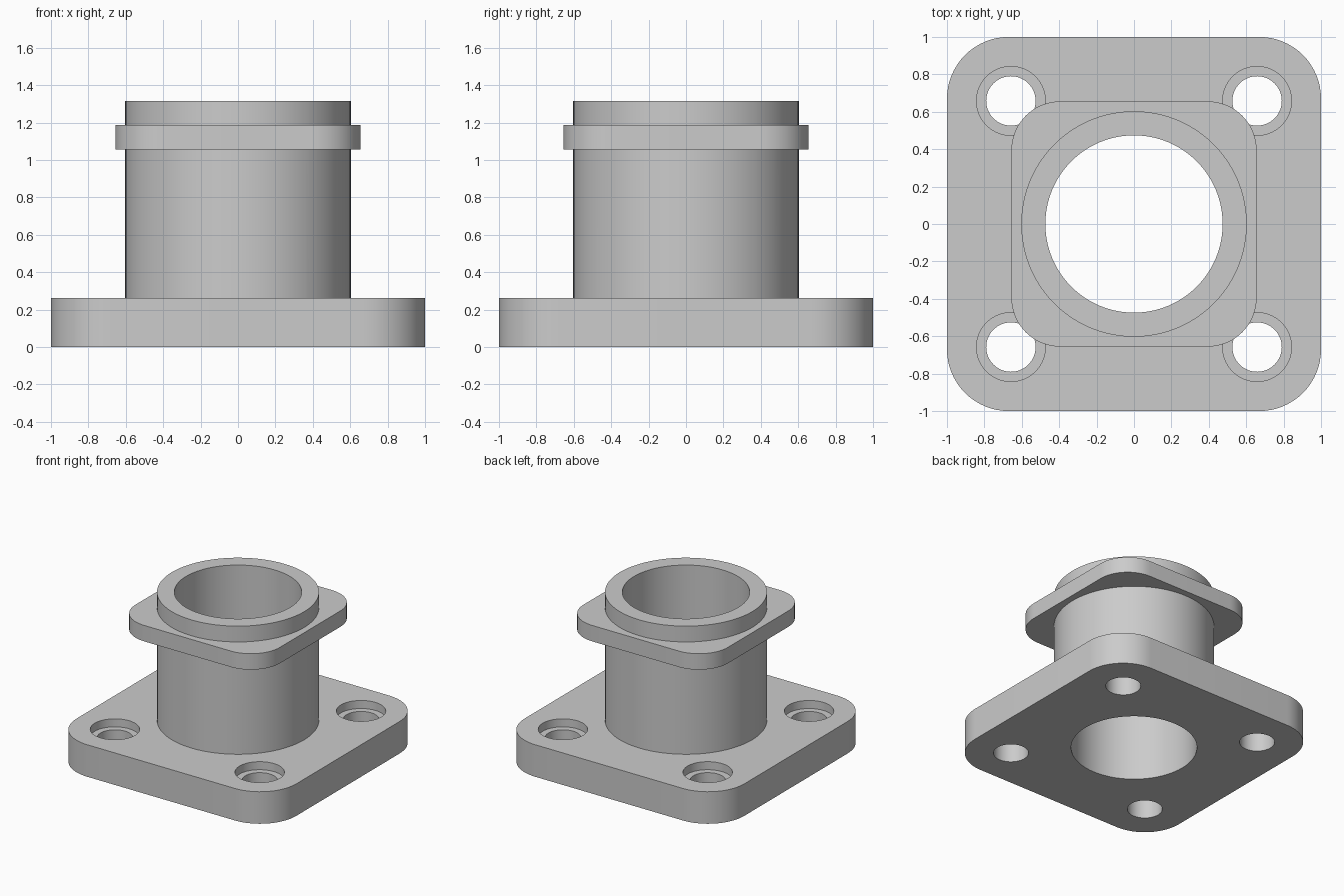
import bpy, bmesh, math

if "Cube" in bpy.data.objects:
    bpy.data.objects.remove(bpy.data.objects["Cube"])


def make_prism(name, outline, z0, z1):
    """Extrude a closed xy outline from z0 up to z1."""
    bm = bmesh.new()
    face = bm.faces.new([bm.verts.new((x, y, z0)) for x, y in outline])
    top = bmesh.ops.extrude_face_region(bm, geom=[face])["geom"]
    verts = [v for v in top if isinstance(v, bmesh.types.BMVert)]
    bmesh.ops.translate(bm, verts=verts, vec=(0, 0, z1 - z0))
    bmesh.ops.recalc_face_normals(bm, faces=bm.faces)
    mesh = bpy.data.meshes.new(name)
    bm.to_mesh(mesh)
    bm.free()
    obj = bpy.data.objects.new(name, mesh)
    bpy.context.collection.objects.link(obj)
    return obj


def circle(r, cx=0, cy=0, n=96):
    return [(cx + r * math.cos(math.tau * i / n), cy + r * math.sin(math.tau * i / n))
            for i in range(n)]


def rounded_square(half, r, steps=16):
    pts = []
    for k, (sx, sy) in enumerate([(1, 1), (-1, 1), (-1, -1), (1, -1)]):
        for i in range(steps + 1):
            a = math.pi / 2 * (k + i / steps)
            pts.append((sx * (half - r) + r * math.cos(a), sy * (half - r) + r * math.sin(a)))
    return pts


def combine(target, other, operation):
    """Apply a boolean and remove the helper part."""
    mod = target.modifiers.new(operation.lower(), 'BOOLEAN')
    mod.operation, mod.object, mod.solver = operation, other, 'EXACT'
    bpy.context.view_layer.objects.active = target
    bpy.ops.object.modifier_apply(modifier=mod.name)
    bpy.data.objects.remove(other)


PLATE_TOP, HEIGHT, HOLE_POS = 0.263, 1.316, 0.658

# Base plate, tube and collar joined into one body
flange = make_prism("flanged_tube", rounded_square(1.0, 0.33), 0, PLATE_TOP)
combine(flange, make_prism("tube", circle(0.603), 0.1, HEIGHT), 'UNION')
combine(flange, make_prism("collar", rounded_square(0.656, 0.263), 1.055, 1.186), 'UNION')

# Central bore
combine(flange, make_prism("bore_cutter", circle(0.474), -0.1, HEIGHT + 0.1), 'DIFFERENCE')

# Counterbored bolt holes in the four corners
for sx in (-1, 1):
    for sy in (-1, 1):
        x, y = sx * HOLE_POS, sy * HOLE_POS
        for r, z0 in ((0.132, -0.1), (0.184, PLATE_TOP - 0.066)):
            cutter = make_prism("hole_cutter", circle(r, x, y, 64), z0, PLATE_TOP + 0.1)
            combine(flange, cutter, 'DIFFERENCE')

# Smooth curved walls, sharp edges
flange.select_set(True)
bpy.context.view_layer.objects.active = flange
bpy.ops.object.shade_smooth_by_angle(angle=math.radians(30))
